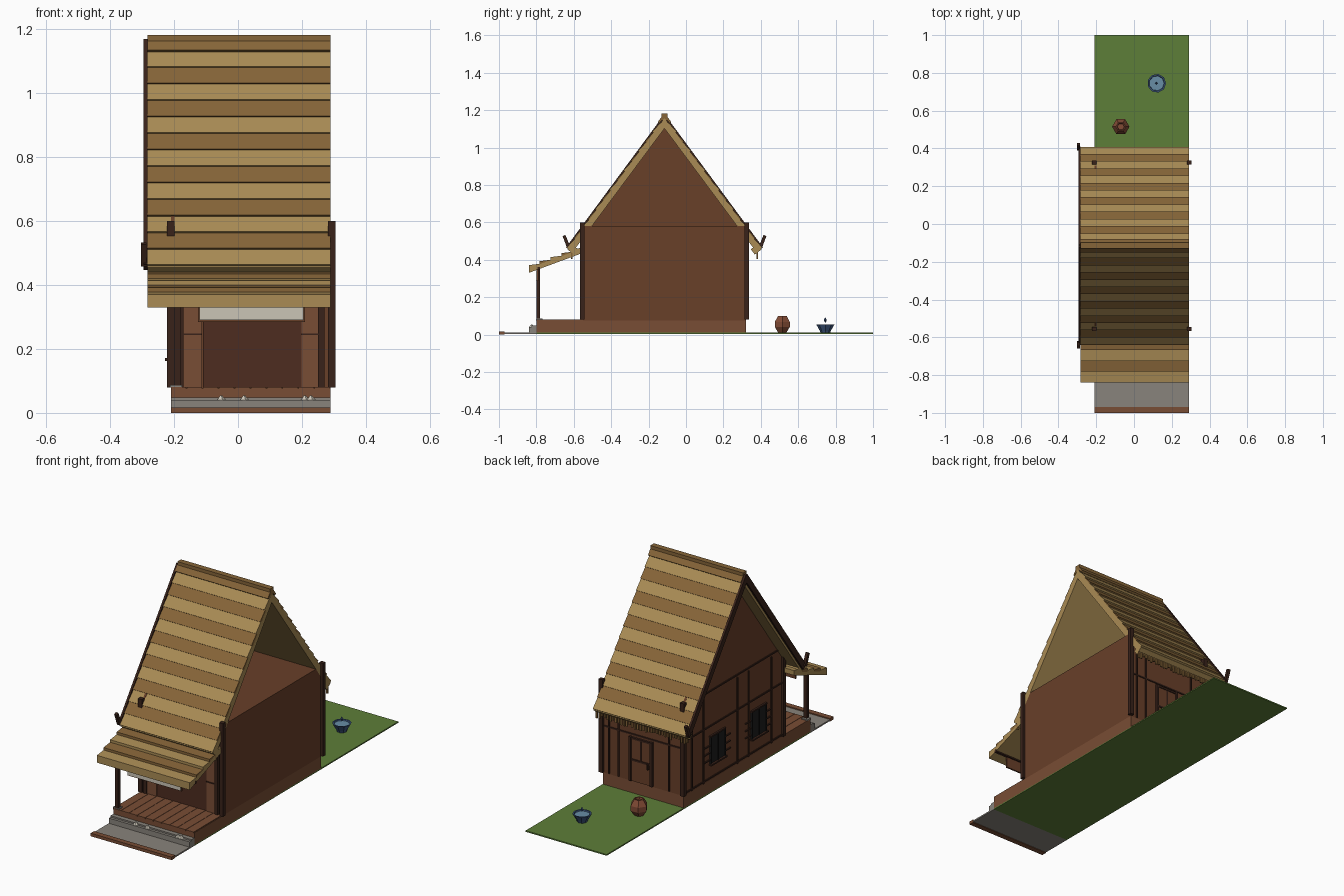
import bpy, math, random

if "Cube" in bpy.data.objects:
    bpy.data.objects.remove(bpy.data.objects["Cube"])
random.seed(3)
X0, X1 = -0.21, 0.29

def mat(name, c):
    m = bpy.data.materials.new(name)
    m.diffuse_color = (*c, 1)
    m.use_nodes = True
    m.node_tree.nodes["Principled BSDF"].inputs["Base Color"].default_value = m.diffuse_color
    return m

WALL = mat("wall_wood", (0.14, 0.05, 0.022))
DECK = mat("deck_wood", (0.19, 0.075, 0.035))
DARK = mat("dark_wood", (0.04, 0.016, 0.010))
DOOR = mat("door_dark", (0.075, 0.025, 0.014))
LIGHT = mat("thatch_light", (0.40, 0.26, 0.09))
TAN = mat("thatch_dark", (0.24, 0.13, 0.04))
GRASS = mat("grass", (0.11, 0.21, 0.04))
STONE = mat("stone", (0.25, 0.23, 0.20))
CREAM = mat("cream", (0.60, 0.56, 0.47))
GLASS = mat("window_dark", (0.012, 0.012, 0.012))
BLUE = mat("glaze_blue", (0.05, 0.10, 0.22))
WATER = mat("water", (0.14, 0.27, 0.38))
CLAY = mat("clay", (0.22, 0.07, 0.035))

def mesh(name, verts, faces, m):
    me = bpy.data.meshes.new(name)
    me.from_pydata(verts, [], faces)
    ob = bpy.data.objects.new(name, me)
    bpy.context.collection.objects.link(ob)
    me.materials.append(m)
    return ob

def prism(name, pts, x0, x1, m):
    """Extrude a (y, z) profile along x."""
    if sum(a[0] * b[1] - b[0] * a[1] for a, b in zip(pts, pts[1:] + pts[:1])) < 0:
        pts = pts[::-1]
    n = len(pts)
    v = [(x, y, z) for x in (x0, x1) for y, z in pts]
    f = [tuple(range(n))[::-1], tuple(range(n, 2 * n))]
    f += [(i, (i + 1) % n, n + (i + 1) % n, n + i) for i in range(n)]
    return mesh(name, v, f, m)

def box(name, x0, x1, y0, y1, z0, z1, m):
    return prism(name, [(y0, z0), (y1, z0), (y1, z1), (y0, z1)], x0, x1, m)

def lathe(name, cx, cy, prof, sides, m):
    """Revolve an (r, z) profile, closed at both ends."""
    v, f, k = [], [], len(prof)
    for r, z in prof:
        for i in range(sides):
            a = 2 * math.pi * i / sides
            v.append((cx + r * math.cos(a), cy + r * math.sin(a), z))
    for j in range(k - 1):
        for i in range(sides):
            a, b = j * sides + i, j * sides + (i + 1) % sides
            f.append((a, b, b + sides, a + sides))
    f += [tuple(range(sides))[::-1], tuple(range((k - 1) * sides, k * sides))]
    return mesh(name, v, f, m)

# Ground, path, front kerb and steps
box("lawn", X0, X1, -0.8, 1.0, 0.003, 0.010, GRASS)
box("path", X0, X1, -0.97, -0.8, 0.003, 0.011, STONE)
box("front_kerb", X0, X1, -1.0, -0.97, 0.0, 0.017, DECK)
box("lower_step", X0, X1, -0.84, -0.80, 0.008, 0.040, STONE)
box("upper_step", X0, X1, -0.825, -0.80, 0.04, 0.048, STONE)
for x in (-0.053, 0.019, 0.209, 0.228):
    lathe("step_pebble", x, -0.825, [(0.015, 0.04), (0.003, 0.055)], 5, CREAM)

# Deck base and boards
box("floor_base", X0, X1, -0.80, 0.32, 0.008, 0.076, DECK)
for i in range(10):
    x = X0 + 0.05 * i
    box("deck_board", x, x + 0.048, -0.803, -0.55, 0.074, 0.081, DECK)

# House body and left gable
box("house_body", X0, X1, -0.55, 0.32, 0.076, 0.58, WALL)
prism("left_gable", [(-0.55, 0.58), (0.32, 0.58), (-0.115, 1.11)], X0, X0 + 0.012, WALL)

# Corner posts, front porch post and stone foot
for x in (X0, X1 + 0.003):
    for y in (-0.555, 0.325):
        box("corner_post", x - 0.012, x + 0.012, y - 0.011, y + 0.011, 0.08, 0.60, DARK)
box("porch_post", -0.20, -0.18, -0.80, -0.78, 0.085, 0.375, DARK)
box("porch_post_foot", -0.212, -0.175, -0.80, -0.768, 0.08, 0.087, STONE)
box("porch_beam", -0.21, 0.29, -0.795, -0.78, 0.345, 0.362, DARK)

# Front wall opening and side panels
box("front_opening", -0.11, 0.20, -0.556, -0.55, 0.08, 0.36, DOOR)
for x in (-0.18, 0.26):
    box("front_post", x - 0.010, x + 0.010, -0.566, -0.55, 0.08, 0.45, DARK)
for a, b in ((-0.17, -0.112), (0.198, 0.25)):
    box("front_panel", a, b, -0.560, -0.55, 0.08, 0.42, DECK)
    box("front_panel_rail", a, b, -0.564, -0.55, 0.243, 0.249, DARK)

# Blank hanging board under the porch eave
box("hanging_board", -0.12, 0.205, -0.802, -0.797, 0.29, 0.352, CREAM)
box("hanging_board_back", -0.125, 0.21, -0.797, -0.788, 0.285, 0.355, WALL)

# Back wall battens and door
for x in (-0.12, 0.19, 0.25):
    box("back_batten", x - 0.004, x + 0.004, 0.32, 0.326, 0.08, 0.56, DARK)
box("back_rail", X0, X1, 0.32, 0.325, 0.335, 0.343, DARK)
box("back_door", -0.016, 0.115, 0.32, 0.327, 0.08, 0.32, WALL)
for x in (-0.016, 0.115):
    box("door_jamb", x - 0.007, x + 0.007, 0.32, 0.334, 0.08, 0.327, DARK)
for z in (0.20, 0.32):
    box("door_rail", -0.016, 0.115, 0.32, 0.332, z - 0.005, z + 0.005, DARK)
box("door_mullion", 0.046, 0.053, 0.32, 0.331, 0.20, 0.32, DARK)
box("door_handle", 0.0, 0.007, 0.327, 0.338, 0.17, 0.20, DARK)

# Left wall battens, rails and windows
for i in range(8):
    y = -0.45 + 0.1 * i
    if not any(a - 0.02 < y < b + 0.02 for a, b in ((-0.04, 0.09), (-0.40, -0.27))):
        box("left_batten", X0 - 0.005, X0, y - 0.004, y + 0.004, 0.08, 0.56, DARK)
for z in (0.09, 0.38, 0.575):
    box("left_rail", X0 - 0.005, X0, -0.55, 0.32, z - 0.004, z + 0.004, DARK)
for y in (0.028, -0.335):
    box("window_pane", X0 - 0.006, X0, y - 0.062, y + 0.062, 0.17, 0.32, GLASS)
    for d in (-0.062, 0, 0.062):
        box("window_bar", X0 - 0.010, X0, y + d - 0.004, y + d + 0.004, 0.17, 0.32, GLASS)
    box("window_sill", X0 - 0.018, X0, y - 0.07, y + 0.07, 0.163, 0.171, DARK)
    box("window_head", X0 - 0.010, X0, y - 0.068, y + 0.068, 0.318, 0.326, DARK)
    for z in (0.19, 0.23, 0.27):
        for s in (-1, 1):
            a, b = sorted((y + s * 0.062, y + s * 0.115))
            box("window_slat", X0 - 0.007, X0, a, b, z, z + 0.006, DARK)

# Main roof: slabs, thatch courses, eaves, bargeboards and horns, mirrored about the ridge
RY, RZ, L = -0.115, 1.165, 0.875
C, S = 0.594, 0.804
RX0, RX1 = -0.283, 0.29
for side, tag in ((-1, "front"), (1, "back")):
    def P(t, h):
        return (RY + side * (t * C + h * S), RZ - t * S + h * C)

    def strip(name, t0, t1, ha, hb, hc, x0, x1, m):
        prism(name, [P(t0, ha), P(t1, hb), P(t1, hc), P(t0, hc)], x0, x1, m)

    prism(tag + "_roof_slab", [(RY, RZ - 0.007), P(L, -0.004), P(L, -0.035), (RY, RZ - 0.063)], RX0, RX1, LIGHT)
    w = (L - 0.04) / 13
    for i in range(13):
        t = 0.04 + i * w
        strip(tag + "_thatch_course", t, t + w, -0.002, 0.005, -0.012, RX0, RX1, TAN if i % 2 else LIGHT)
    strip(tag + "_eave_roll", L - 0.03, L + 0.005, -0.002, -0.004, -0.05, RX0, RX1, LIGHT)
    n = 34
    for i in range(n):
        x = RX0 + 0.004 + (RX1 - RX0 - 0.014) * i / (n - 1)
        y, z = P(L - 0.008, -0.025)
        box(tag + "_eave_fringe", x, x + 0.010, y - 0.004, y + 0.004, z - 0.03 - random.random() * 0.02, z, TAN)
    strip(tag + "_bargeboard", 0.0, L, 0.008, 0.008, -0.024, RX0 - 0.012, RX0, DARK)
    y, z = P(L, -0.005)
    prism(tag + "_horn", [(y - side * 0.012, z + 0.01), (y + side * 0.004, z), (y + side * 0.029, z + 0.068),
                          (y + side * 0.014, z + 0.074)], RX0 - 0.020, RX0 - 0.004, DARK)
    prism(tag + "_ridge_flap", [P(-0.005, 0.012), P(0.045, 0.012), P(0.045, 0), P(-0.005, 0)], RX0, RX1, TAN)
box("ridge_cap", RX0, RX1, RY - 0.016, RY + 0.016, 1.145, 1.182, TAN)

# Porch roof in stepped courses
A, B = (-0.55, 0.452), (-0.84, 0.345)
at = lambda t, d: (A[0] + (B[0] - A[0]) * t, A[1] + (B[1] - A[1]) * t + d)
prism("porch_roof_slab", [at(0, 0.01), at(1, 0.01), at(1, -0.015), at(0, -0.015)], RX0, RX1, LIGHT)
for i in range(5):
    a, b = i / 5, (i + 1) / 5
    prism("porch_course", [at(a, 0.012), at(b, 0.026), at(b, 0.004), at(a, 0.004)], RX0, RX1, LIGHT if i % 2 == 0 else TAN)

# Clay jar
lathe("clay_jar", -0.07, 0.515, [(0.025, 0.01), (0.046, 0.04), (0.046, 0.068), (0.026, 0.10), (0.020, 0.10), (0.018, 0.088)], 6, CLAY)

# Water bowl with a small floating finial
lathe("water_bowl", 0.12, 0.745, [(0.026, 0.01), (0.030, 0.02), (0.050, 0.055), (0.042, 0.055), (0.038, 0.046)], 9, BLUE)
lathe("water_surface", 0.12, 0.745, [(0.042, 0.045), (0.042, 0.049)], 9, WATER)
lathe("finial", 0.12, 0.745, [(0.002, 0.064), (0.008, 0.078), (0.002, 0.09)], 4, BLUE)
